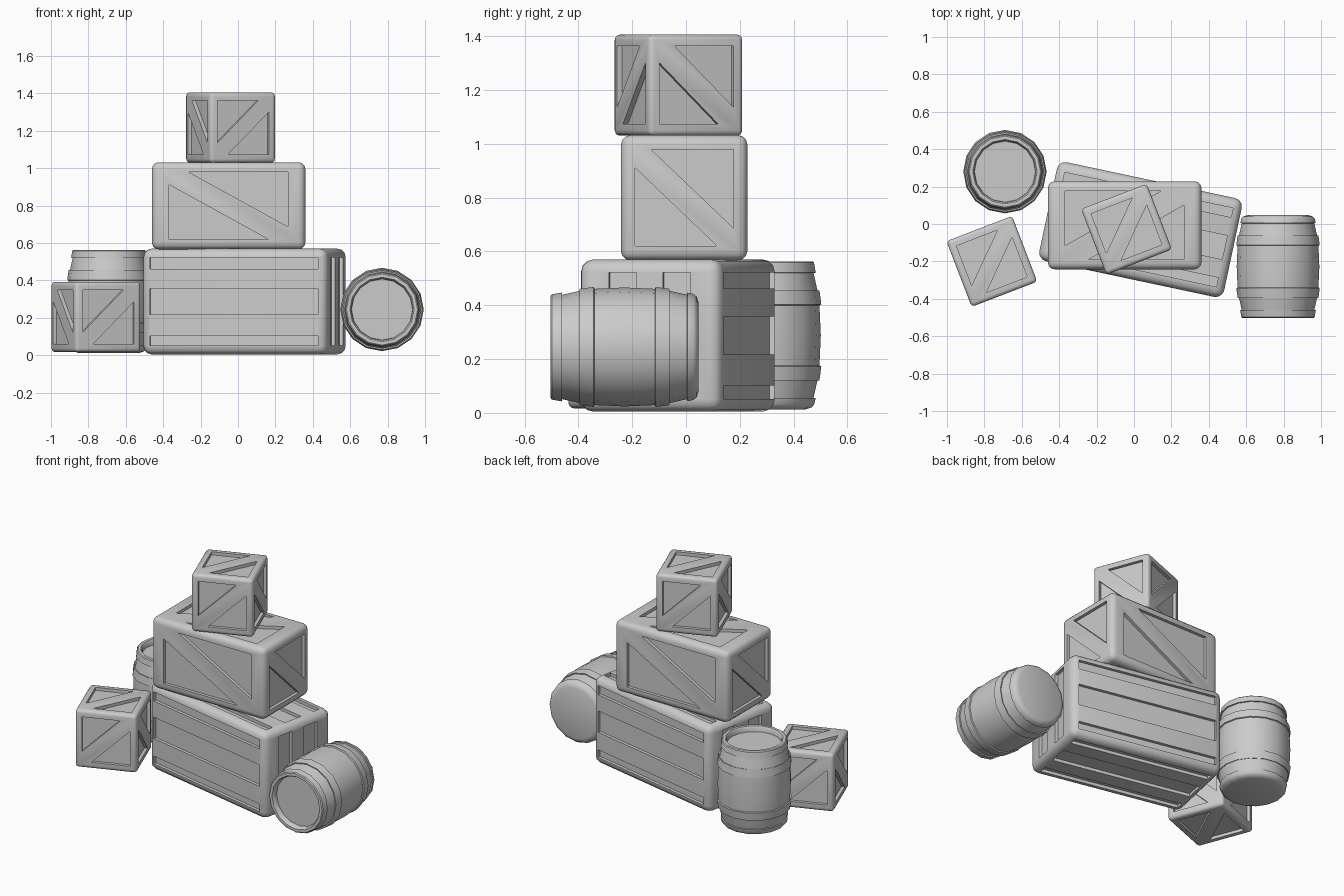
import bpy, bmesh, math
from mathutils import Vector, Matrix

if "Cube" in bpy.data.objects:
    bpy.data.objects.remove(bpy.data.objects["Cube"])

X, Y, Z = Vector((1, 0, 0)), Vector((0, 1, 0)), Vector((0, 0, 1))
# outward normal, right and up direction of each crate side
SIDES = {"front": (-Y, X, Z), "back": (Y, -X, Z), "right": (X, Y, Z),
         "left": (-X, -Y, Z), "top": (Z, X, Y), "bottom": (-Z, X, -Y)}


def make_object(name, bm):
    bmesh.ops.recalc_face_normals(bm, faces=bm.faces)
    mesh = bpy.data.meshes.new(name)
    bm.to_mesh(mesh)
    bm.free()
    ob = bpy.data.objects.new(name, mesh)
    bpy.context.collection.objects.link(ob)
    return ob


def finish(ob, angle=35):
    ob.data.shade_smooth()
    ob.data.set_sharp_from_angle(angle=math.radians(angle))


def rect(a0, a1, b0, b1):
    return [(a0, b0), (a1, b0), (a1, b1), (a0, b1)]


def brace(a, b, c, e, flip):
    """Two triangular recesses that leave a diagonal brace between them."""
    s = -1 if flip else 1
    tris = [[(-a + c, b), (a, b), (a, -b + e)], [(-a, b - e), (-a, -b), (a - c, -b)]]
    return [[(s * u, v) for u, v in t] for t in tris]


def crate(name, size, loc, turn, radius, recesses, depth=0.02):
    # rounded box
    bm = bmesh.new()
    bmesh.ops.create_cube(bm, size=1, matrix=Matrix.Diagonal((*size, 1)))
    bmesh.ops.bevel(bm, geom=bm.edges[:], offset=radius, segments=3,
                    profile=0.5, affect='EDGES')
    ob = make_object(name, bm)
    # recess cutter
    bm = bmesh.new()
    for side, polys in recesses.items():
        n, r, t = SIDES[side]
        half = abs(n.dot(Vector(size))) / 2
        for poly in polys:
            base = [bm.verts.new(n * (half - depth) + r * u + t * v) for u, v in poly]
            face = bm.faces.new(base)
            ext = bmesh.ops.extrude_face_region(bm, geom=[face])["geom"]
            moved = [g for g in ext if isinstance(g, bmesh.types.BMVert)]
            bmesh.ops.translate(bm, verts=moved, vec=n * (depth + 0.03))
            if not face.is_valid:
                bm.faces.new(base)
    bmesh.ops.holes_fill(bm, edges=[e for e in bm.edges if e.is_boundary])
    cutter = make_object(name + "_cutter", bm)
    cutter.hide_render = True
    mod = ob.modifiers.new("recess", 'BOOLEAN')
    mod.operation, mod.solver, mod.object = 'DIFFERENCE', 'EXACT', cutter
    bpy.context.view_layer.update()
    baked = bpy.data.meshes.new_from_object(
        ob.evaluated_get(bpy.context.evaluated_depsgraph_get()))
    ob.modifiers.clear()
    ob.data = baked
    bpy.data.objects.remove(cutter)
    finish(ob)
    ob.location = loc
    ob.rotation_euler.z = math.radians(turn)


def barrel(name, loc, tilt):
    # half profile (radius, height), base to lid
    profile = [(0, 0), (.165, 0), (.188, .008), (.197, .02), (.202, .042), (.194, .043),
               (.209, .11), (.216, .108), (.223, .16), (.216, .163), (.221, .275),
               (.216, .387), (.223, .39), (.216, .442), (.209, .44), (.194, .507),
               (.202, .508), (.196, .545), (.19, .55), (.172, .55), (.165, .54),
               (.163, .515), (0, .515)]
    bm = bmesh.new()
    vs = [bm.verts.new((r, 0, z - .275)) for r, z in profile]
    es = [bm.edges.new(p) for p in zip(vs, vs[1:])]
    bmesh.ops.spin(bm, geom=vs + es, cent=(0, 0, 0), axis=(0, 0, 1),
                   angle=math.tau, steps=16)
    bmesh.ops.remove_doubles(bm, verts=bm.verts[:], dist=0.0005)
    ob = make_object(name, bm)
    finish(ob, 40)
    ob.location = loc
    ob.rotation_euler.x = math.radians(tilt)


# large planked crate
long_slots = [rect(-.46, .46, -.235, -.185), rect(-.46, .46, -.07, .07),
              rect(-.46, .46, .175, .235)]
flat_slots = [rect(-.46, .46, -.215, -.165), rect(-.46, .46, -.065, .065),
              rect(-.46, .46, .165, .215)]
end_slots = [rect(-.155, -.05, -.235, .235), rect(.05, .155, -.235, .235)]
crate("large_crate", (1.01, .54, .565), (.035, -.03, .2875), -12, .045,
      {"front": long_slots, "back": long_slots, "top": flat_slots,
       "bottom": flat_slots, "left": end_slots, "right": end_slots})

# middle crate with diagonal braces
wide = brace(.318, .18, .105, .068, False)
end = brace(.183, .18, .06, .068, False)
lid = brace(.318, .183, .125, .075, True)
crate("middle_crate", (.82, .47, .465), (-.05, -.007, .7995), 0, .035,
      {"front": wide, "back": wide, "left": end, "right": end,
       "top": lid, "bottom": lid})

# two small cube crates
down = brace(.147, .145, .06, .063, False)
up = brace(.147, .145, .06, .063, True)
cube = {"front": up, "back": up, "left": down, "right": down, "top": up, "bottom": down}
crate("top_small_crate", (.376,) * 3, (-.04, -.028, 1.218), 21, .02, cube)
crate("floor_small_crate", (.376,) * 3, (-.76, -.2, .205), 21, .02, cube)

# standing and lying barrels
barrel("standing_barrel", (-.69, .28, .288), 0)
barrel("lying_barrel", (.77, -.228, .245), 90)
